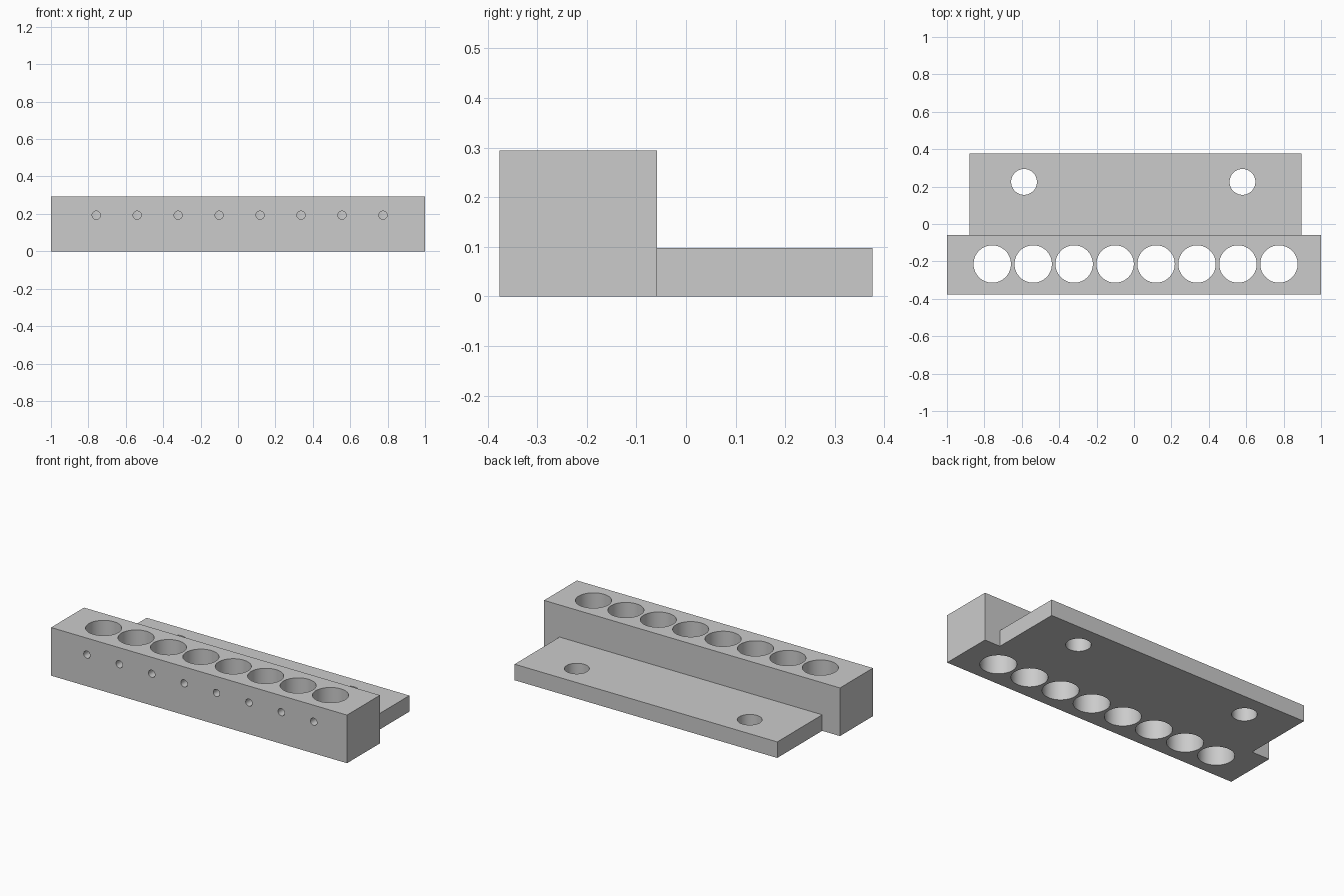
import bpy
import math
from mathutils import Matrix, Vector

default = bpy.data.objects.get("Cube")
if default:
    bpy.data.objects.remove(default, do_unlink=True)

# Single grey material
grey = bpy.data.materials.new("plain_grey")
grey.use_nodes = True
colour = (0.6, 0.6, 0.6, 1)
grey.diffuse_color = colour
grey.node_tree.nodes["Principled BSDF"].inputs["Base Color"].default_value = colour


def box(name, low, high):
    low, high = Vector(low), Vector(high)
    bpy.ops.mesh.primitive_cube_add(size=1)
    ob = bpy.context.object
    ob.name = name
    size = high - low
    ob.data.transform(Matrix.Translation((low + high) / 2) @ Matrix.Diagonal((*size, 1)))
    ob.data.materials.append(grey)
    return ob


def drill(name, centre, radius, depth, along_y=False, sides=64):
    rotation = (math.pi / 2, 0, 0) if along_y else (0, 0, 0)
    bpy.ops.mesh.primitive_cylinder_add(vertices=sides, radius=radius, depth=depth,
                                        location=centre, rotation=rotation)
    ob = bpy.context.object
    ob.name = name
    ob.data.materials.append(grey)
    return ob


def combine(target, tool, operation):
    mod = target.modifiers.new(operation.lower(), "BOOLEAN")
    mod.operation = operation
    mod.solver = "EXACT"
    mod.object = tool
    bpy.context.view_layer.objects.active = target
    bpy.ops.object.modifier_apply(modifier=mod.name)
    bpy.data.objects.remove(tool, do_unlink=True)


# Tall front block with the low mounting flange behind it
front, back, step = -0.376, 0.376, -0.058
holder = box("holder_block", (-1, front, 0), (1, step, 0.294))
flange = box("mounting_flange", (-0.88, step - 0.02, 0), (0.895, back, 0.098))
combine(holder, flange, "UNION")

# Row of through bores, each with a small screw hole from the front
bore_y = -0.214
for i in range(8):
    x = -0.758 + i * 0.219
    combine(holder, drill("bore_cutter", (x, bore_y, 0.15), 0.1, 1), "DIFFERENCE")
    combine(holder, drill("screw_cutter", (x, bore_y - 0.15, 0.193), 0.022, 0.3, True, 32),
            "DIFFERENCE")

# Mounting holes through the flange
for x in (-0.588, 0.58):
    combine(holder, drill("mount_cutter", (x, 0.225, 0.05), 0.069, 0.5), "DIFFERENCE")

# Smooth hole walls, crisp edges
bpy.ops.object.select_all(action="DESELECT")
holder.select_set(True)
bpy.context.view_layer.objects.active = holder
bpy.ops.object.shade_smooth_by_angle(angle=math.radians(30))
